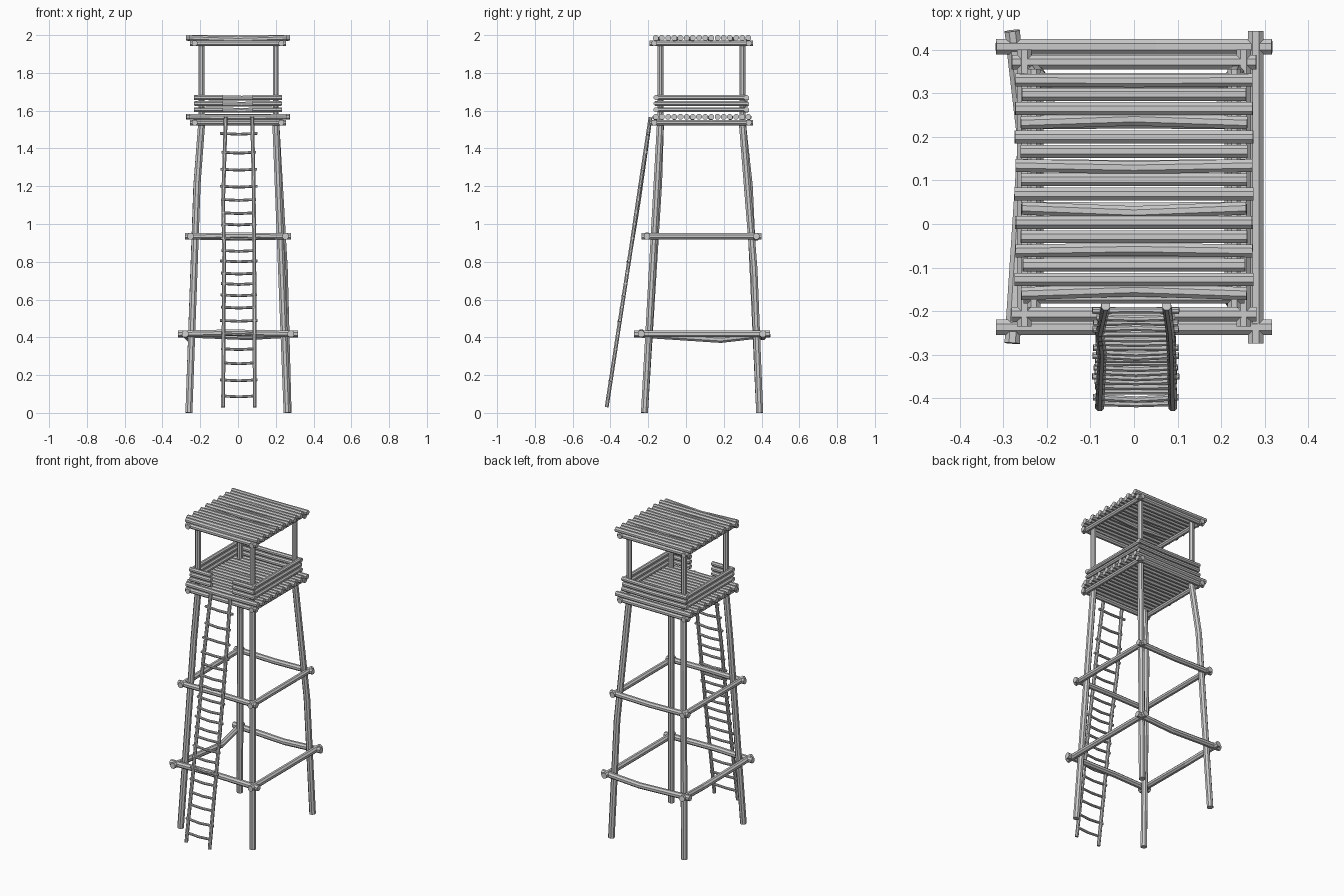
import bpy, bmesh, math, random
from mathutils import Vector

if "Cube" in bpy.data.objects:
    bpy.data.objects.remove(bpy.data.objects["Cube"])

random.seed(4)


def logs(name, paths, r, sides=8):
    """One object made of flat-faced round logs, each following a short path."""
    bm = bmesh.new()
    for path in paths:
        pts = [Vector(p) for p in path]
        rings = []
        for i, p in enumerate(pts):
            t = (pts[min(i + 1, len(pts) - 1)] - pts[max(i - 1, 0)]).normalized()
            ref = Vector((0, 1, 0)) if abs(t.z) > 0.7 else Vector((0, 0, 1))
            u = t.cross(ref).normalized()
            v = u.cross(t)
            rings.append([bm.verts.new(p + r * (u * math.cos(a) + v * math.sin(a)))
                          for a in [(k + 0.5) * math.tau / sides for k in range(sides)]])
        for a, b in zip(rings, rings[1:]):
            for k in range(sides):
                n = (k + 1) % sides
                bm.faces.new((a[k], a[n], b[n], b[k]))
        bm.faces.new(rings[0])
        bm.faces.new(rings[-1])
    bmesh.ops.recalc_face_normals(bm, faces=bm.faces)
    me = bpy.data.meshes.new(name)
    bm.to_mesh(me)
    bm.free()
    ob = bpy.data.objects.new(name, me)
    bpy.context.collection.objects.link(ob)
    return ob


def ring(name, z, x, y0, y1, over, r, bends={}):
    """Four crossing logs round the tower; bends shift the middle of a side."""
    sides = {
        "front": ((-x - over, y0, z), (x + over, y0, z)),
        "back": ((-x - over, y1, z), (x + over, y1, z)),
        "left": ((-x, y0 - over, z), (-x, y1 + over, z)),
        "right": ((x, y0 - over, z), (x, y1 + over, z)),
    }
    paths = []
    for side, (a, b) in sides.items():
        mid = (Vector(a) + Vector(b)) / 2 + Vector(bends.get(side, (0, 0, 0)))
        paths.append((a, mid, b))
    logs(name, paths, r)


# Legs, some of them crooked
logs("front_left_leg", [((-0.26, -0.22, 0), (-0.216, -0.145, 1.22), (-0.192, -0.135, 1.54))], 0.02)
logs("front_right_leg", [((0.26, -0.22, 0), (0.2, -0.135, 1.54))], 0.02)
logs("back_left_leg", [((-0.26, 0.39, 0), (-0.218, 0.335, 1.2), (-0.192, 0.298, 1.54))], 0.02)
logs("back_right_leg", [((0.265, 0.39, 0), (0.245, 0.36, 0.76), (0.2, 0.298, 1.54))], 0.02)

# Cross braces
ring("lower_braces", 0.418, 0.28, -0.237, 0.407, 0.037, 0.019,
     {"left": (0.03, 0.1, -0.03), "front": (-0.05, 0, 0.006), "back": (0.05, 0, -0.015)})
ring("upper_braces", 0.935, 0.252, -0.207, 0.372, 0.029, 0.018,
     {"front": (0, 0, 0.003), "back": (0, 0, -0.006)})

# Beams under floor and roof
ring("floor_beams", 1.537, 0.23, -0.168, 0.332, 0.024, 0.016)
ring("roof_beams", 1.957, 0.23, -0.168, 0.332, 0.024, 0.016)

# Corner posts
logs("corner_posts", [((x, y, 1.53), (x, y, 1.96))
                      for x in (-0.194, 0.2) for y in (-0.135, 0.298)], 0.017)


# Floor and roof logs with uneven lengths
def deck(name, z, wobble):
    paths = []
    for i in range(16):
        y = -0.16 + i * 0.0327
        e = 0.258 + 0.014 * (i % 2) + random.uniform(-0.003, 0.003)
        bend = wobble * random.uniform(-1, 1) if i % 3 == 0 else 0
        paths.append(((-e, y, z), (0, y + bend, z - abs(bend)), (e, y, z)))
    logs(name, paths, 0.016)


deck("floor_logs", 1.567, 0.003)
deck("roof_logs", 1.985, 0.012)

# Railings, with a gap at the ladder
rails = []
for i, z in enumerate((1.605, 1.637, 1.669)):
    e = 0.234 - 0.004 * (i % 2)
    rails += [((-e, -0.158, z), (-0.08, -0.158, z)),
              ((0.077, -0.158, z), (e, -0.158, z)),
              ((-e, 0.32, z), (0.02, 0.32, z - 0.003), (e, 0.32, z))]
    rails += [((s * 0.221, -0.165, z), (s * 0.221, 0.325, z)) for s in (-1, 1)]
logs("railings", rails, 0.014)

# Ladder
logs("ladder_rails", [
    ((-0.079, -0.42, 0.03), (-0.073, -0.293, 0.86), (-0.079, -0.25, 1.12), (-0.065, -0.188, 1.565)),
    ((0.089, -0.42, 0.03), (0.086, -0.293, 0.86), (0.083, -0.243, 1.2), (0.075, -0.188, 1.565))], 0.011)
rungs = []
for z in (0.09, 0.175, 0.265, 0.34, 0.42, 0.49, 0.56, 0.625, 0.685, 0.74, 0.805,
          0.86, 0.925, 1.0, 1.06, 1.13, 1.2, 1.29, 1.38, 1.48):
    y = -0.42 + (z - 0.03) * 0.152
    e = 0.096 + random.uniform(-0.006, 0.004)
    d = random.uniform(-0.006, 0.004)
    rungs.append(((0.004 - e, y, z), (0.005, y + d, z - 0.005), (0.004 + e, y, z)))
logs("ladder_rungs", rungs, 0.008)
